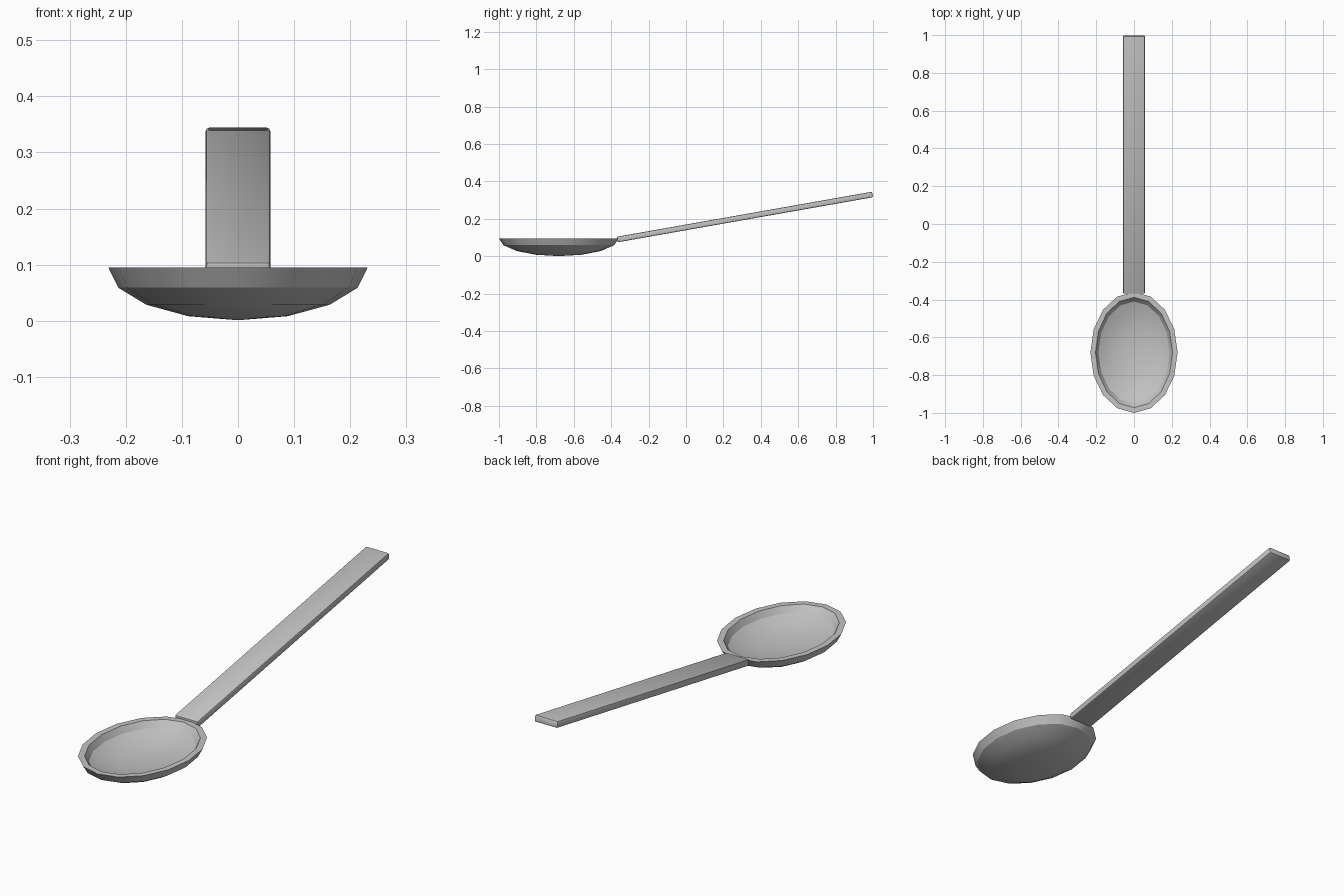
import bpy, bmesh, math

if "Cube" in bpy.data.objects:
    bpy.data.objects.remove(bpy.data.objects["Cube"])

SEG = 16        # sides of the bowl
RINGS = 4       # steps from rim to bottom
RIM_Z = 0.095
BOWL_Y = -0.68

metal = bpy.data.materials.new("grey metal")
metal.diffuse_color = (0.55, 0.55, 0.55, 1)
metal.use_nodes = True
metal.node_tree.nodes["Principled BSDF"].inputs["Base Color"].default_value = metal.diffuse_color


def finish(bm, name):
    bmesh.ops.recalc_face_normals(bm, faces=bm.faces)
    mesh = bpy.data.meshes.new(name)
    bm.to_mesh(mesh)
    bm.free()
    obj = bpy.data.objects.new(name, mesh)
    bpy.context.collection.objects.link(obj)
    mesh.materials.append(metal)
    bpy.ops.object.select_all(action='DESELECT')
    obj.select_set(True)
    bpy.context.view_layer.objects.active = obj
    bpy.ops.object.shade_smooth_by_angle(angle=math.radians(30.5))
    return obj


def half_shell(bm, rx, ry, depth):
    """Lower half of an ellipsoid; returns its rim vertices."""
    rings = []
    for i in range(RINGS):
        a = math.pi / 2 * i / RINGS
        rings.append([bm.verts.new((rx * math.cos(a) * math.cos(t),
                                    BOWL_Y + ry * math.cos(a) * math.sin(t),
                                    RIM_Z - depth * math.sin(a)))
                      for t in (2 * math.pi * k / SEG for k in range(SEG))])
    pole = bm.verts.new((0, BOWL_Y, RIM_Z - depth))
    for k in range(SEG):
        n = (k + 1) % SEG
        for a, b in zip(rings, rings[1:]):
            bm.faces.new((a[k], a[n], b[n], b[k]))
        bm.faces.new((rings[-1][k], rings[-1][n], pole))
    return rings[0]


# Bowl: outer and inner shells joined by a flat rim
bm = bmesh.new()
outer = half_shell(bm, 0.231, 0.32, 0.094)
inner = half_shell(bm, 0.204, 0.292, 0.071)
for k in range(SEG):
    n = (k + 1) % SEG
    bm.faces.new((outer[k], outer[n], inner[n], inner[k]))
finish(bm, "bowl")

# Handle: flat bar with softened edges, tilted upward to the back
bm = bmesh.new()
bmesh.ops.create_cube(bm, size=1)
bmesh.ops.scale(bm, vec=(0.115, 1.386, 0.03), verts=bm.verts)
bmesh.ops.bevel(bm, geom=bm.edges[:], offset=0.006, segments=2, profile=0.5,
                affect='EDGES')
handle = finish(bm, "handle")
handle.location = (0, 0.315, 0.21)
handle.rotation_euler = (math.radians(10), 0, 0)
